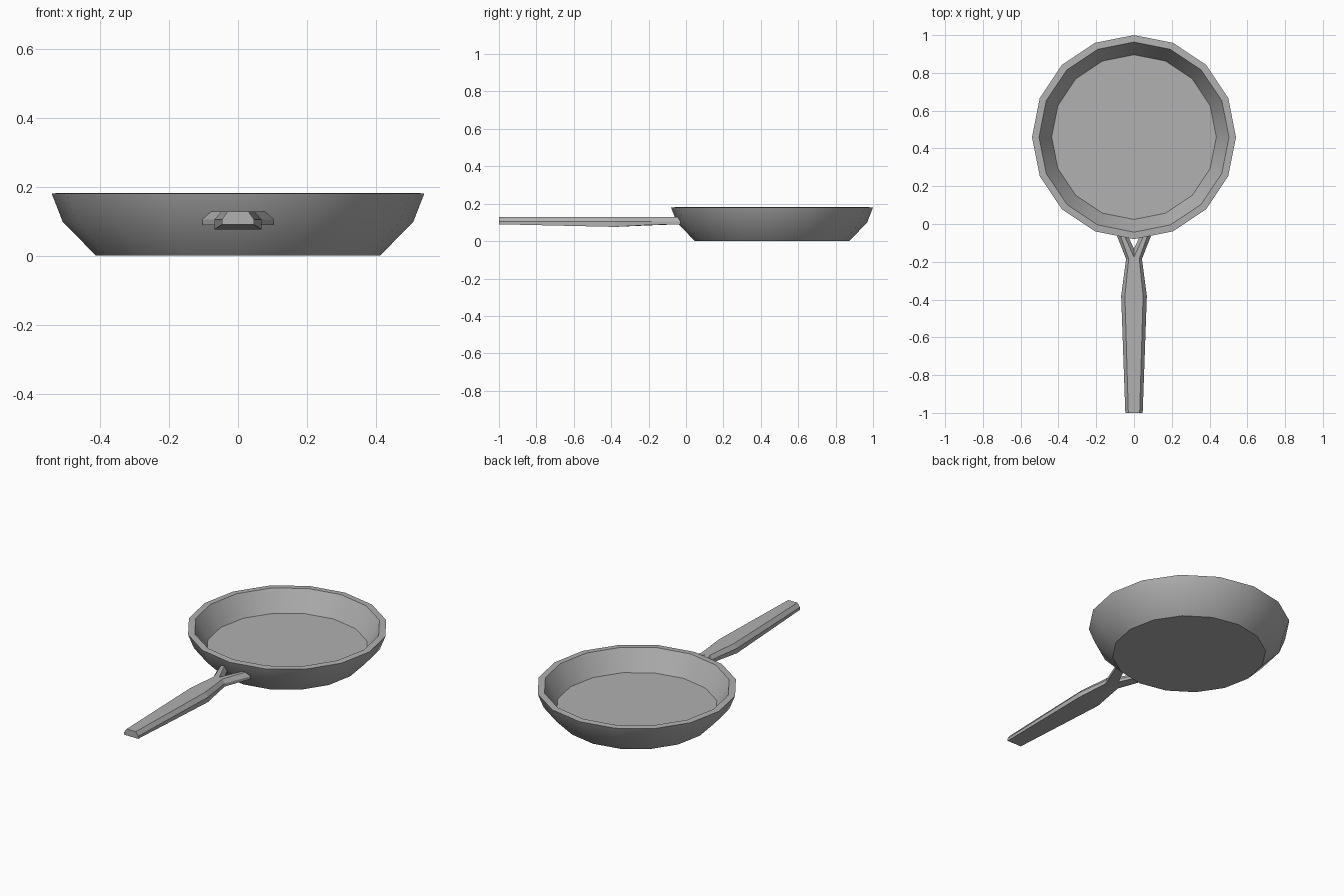
import bpy, bmesh, math

if "Cube" in bpy.data.objects:
    bpy.data.objects.remove(bpy.data.objects["Cube"])

# Dark grey metal
metal = bpy.data.materials.new("dark_grey")
metal.diffuse_color = (0.44, 0.44, 0.44, 1.0)
metal.use_nodes = True
metal.node_tree.nodes["Principled BSDF"].inputs["Base Color"].default_value = metal.diffuse_color


def finish(name, bm):
    bmesh.ops.recalc_face_normals(bm, faces=bm.faces[:])
    me = bpy.data.meshes.new(name)
    bm.to_mesh(me)
    bm.free()
    me.materials.append(metal)
    ob = bpy.data.objects.new(name, me)
    bpy.context.collection.objects.link(ob)
    return ob


def activate(ob):
    bpy.ops.object.select_all(action='DESELECT')
    ob.select_set(True)
    bpy.context.view_layer.objects.active = ob


# Pan body: 16-sided lathe of (radius, height), underside to inner floor
SIDES = 16
profile = [(0.412, 0.0), (0.508, 0.098), (0.54, 0.18), (0.503, 0.182), (0.436, 0.063)]
bm = bmesh.new()
rings = []
for r, z in profile:
    rings.append([bm.verts.new((r * math.cos(2 * math.pi * i / SIDES),
                                0.46 + r * math.sin(2 * math.pi * i / SIDES), z))
                  for i in range(SIDES)])
for a, b in zip(rings, rings[1:]):
    for i in range(SIDES):
        j = (i + 1) % SIDES
        bm.faces.new((a[i], a[j], b[j], b[i]))
bm.faces.new(rings[0])
bm.faces.new(rings[-1])
pan = finish("pan_body", bm)
activate(pan)
bpy.ops.object.shade_smooth_by_angle(angle=math.radians(30))

# Handle: half loft, mirrored; the last span opens into a fork.
# y, outer x, outer top x, bottom z, inner top (x, y), inner lower (x, y)
MID, TOP = 0.105, 0.128
sections = [
    (-1.0, 0.046, 0.03, 0.09, (0, -1.0), (0, -1.0)),
    (-0.38, 0.068, 0.048, 0.076, (0, -0.38), (0, -0.38)),
    (-0.185, 0.042, 0.028, 0.087, (0, -0.175), (0, -0.13)),
    (-0.03, 0.103, 0.083, 0.089, (0.065, -0.03), (0.048, -0.03)),
]
bm = bmesh.new()
rings = []
for y, w, t, bot, (ix, iy), (lx, ly) in sections:
    pts = [(w, y, bot), (w, y, MID), (t, y, TOP), (ix, iy, TOP), (lx, ly, MID), (lx, ly, bot)]
    rings.append([bm.verts.new(p) for p in pts])
last = len(rings) - 2
for k in range(len(rings) - 1):
    a, b = rings[k], rings[k + 1]
    for i in range(6):
        if i in (3, 4) and k != last:
            continue  # no wall on the centre plane before the fork
        j = (i + 1) % 6
        bm.faces.new((a[i], a[j], b[j], b[i]))
bm.faces.new(rings[0])
bm.faces.new(rings[-1])
handle = finish("handle", bm)
mirror = handle.modifiers.new("mirror", 'MIRROR')
mirror.merge_threshold = 0.0005
